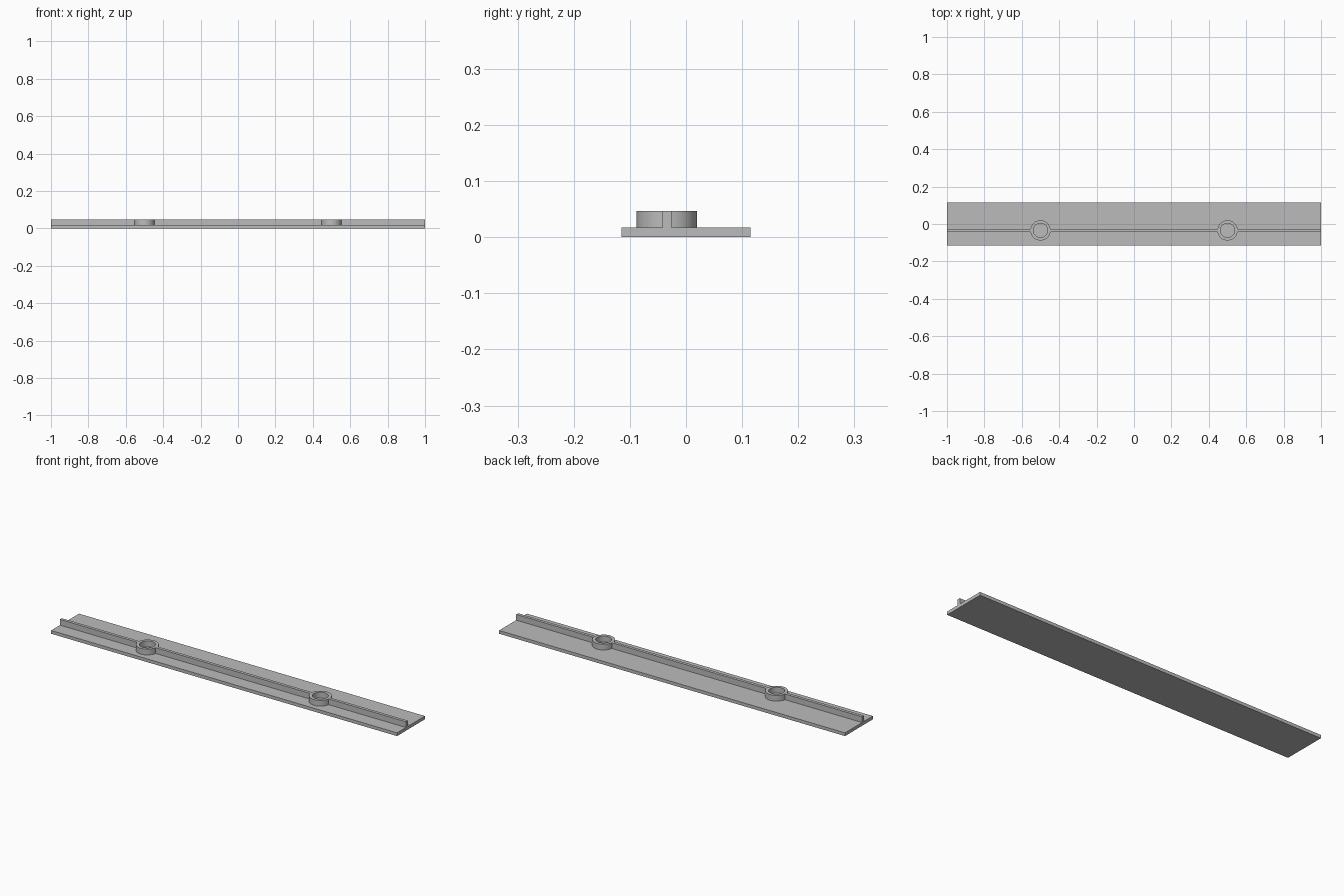
import bpy, bmesh, math

cube = bpy.data.objects.get("Cube")
if cube:
    bpy.data.objects.remove(cube, do_unlink=True)

GREY = (0.5, 0.5, 0.5, 1)
BASE_TOP, RIB_TOP = 0.017, 0.047
RIB_Y, RIB_HALF = -0.034, 0.008
OUTER, INNER = 0.054, 0.038
RING_X = 0.5
SEGMENTS = 24  # per half ring

mat = bpy.data.materials.new("plain grey")
mat.use_nodes = True
mat.diffuse_color = GREY
mat.node_tree.nodes["Principled BSDF"].inputs["Base Color"].default_value = GREY


def finish(name, bm):
    bmesh.ops.recalc_face_normals(bm, faces=bm.faces)
    mesh = bpy.data.meshes.new(name)
    bm.to_mesh(mesh)
    bm.free()
    mesh.materials.append(mat)
    obj = bpy.data.objects.new(name, mesh)
    bpy.context.collection.objects.link(obj)
    return obj


# Flat base strip
bm = bmesh.new()
bmesh.ops.create_cube(bm, size=1)
bmesh.ops.scale(bm, vec=(2, 0.23, BASE_TOP), verts=bm.verts)
bmesh.ops.translate(bm, vec=(0, 0, BASE_TOP / 2), verts=bm.verts)
finish("base_plate", bm)

# Rib with two open rings, drawn in plan and raised
bm = bmesh.new()


def quad(points):
    bm.faces.new([bm.verts.new((x, RIB_Y + y, BASE_TOP)) for x, y in points])


gap = math.asin(RIB_HALF / OUTER)  # half angle where the rib meets a ring
half = [gap + (math.pi - 2 * gap) * i / SEGMENTS for i in range(SEGMENTS + 1)]
angles = half + [a + math.pi for a in half]
for cx in (-RING_X, RING_X):
    for a, b in zip(angles, angles[1:] + angles[:1]):
        quad([(cx + r * math.cos(t), r * math.sin(t))
              for r, t in ((INNER, a), (OUTER, a), (OUTER, b), (INNER, b))])

reach = OUTER * math.cos(gap)
for x0, x1 in ((-1, -RING_X - reach), (-RING_X + reach, RING_X - reach), (RING_X + reach, 1)):
    quad([(x0, -RIB_HALF), (x1, -RIB_HALF), (x1, RIB_HALF), (x0, RIB_HALF)])

bmesh.ops.remove_doubles(bm, verts=bm.verts, dist=1e-5)
raised = bmesh.ops.extrude_face_region(bm, geom=bm.faces[:], use_keep_orig=True)
top = [v for v in raised["geom"] if isinstance(v, bmesh.types.BMVert)]
bmesh.ops.translate(bm, vec=(0, 0, RIB_TOP - BASE_TOP), verts=top)
rib = finish("rib_with_rings", bm)

# Smooth the round walls, keep the edges sharp
bpy.ops.object.select_all(action="DESELECT")
rib.select_set(True)
bpy.context.view_layer.objects.active = rib
bpy.ops.object.shade_smooth_by_angle(angle=math.radians(30))
